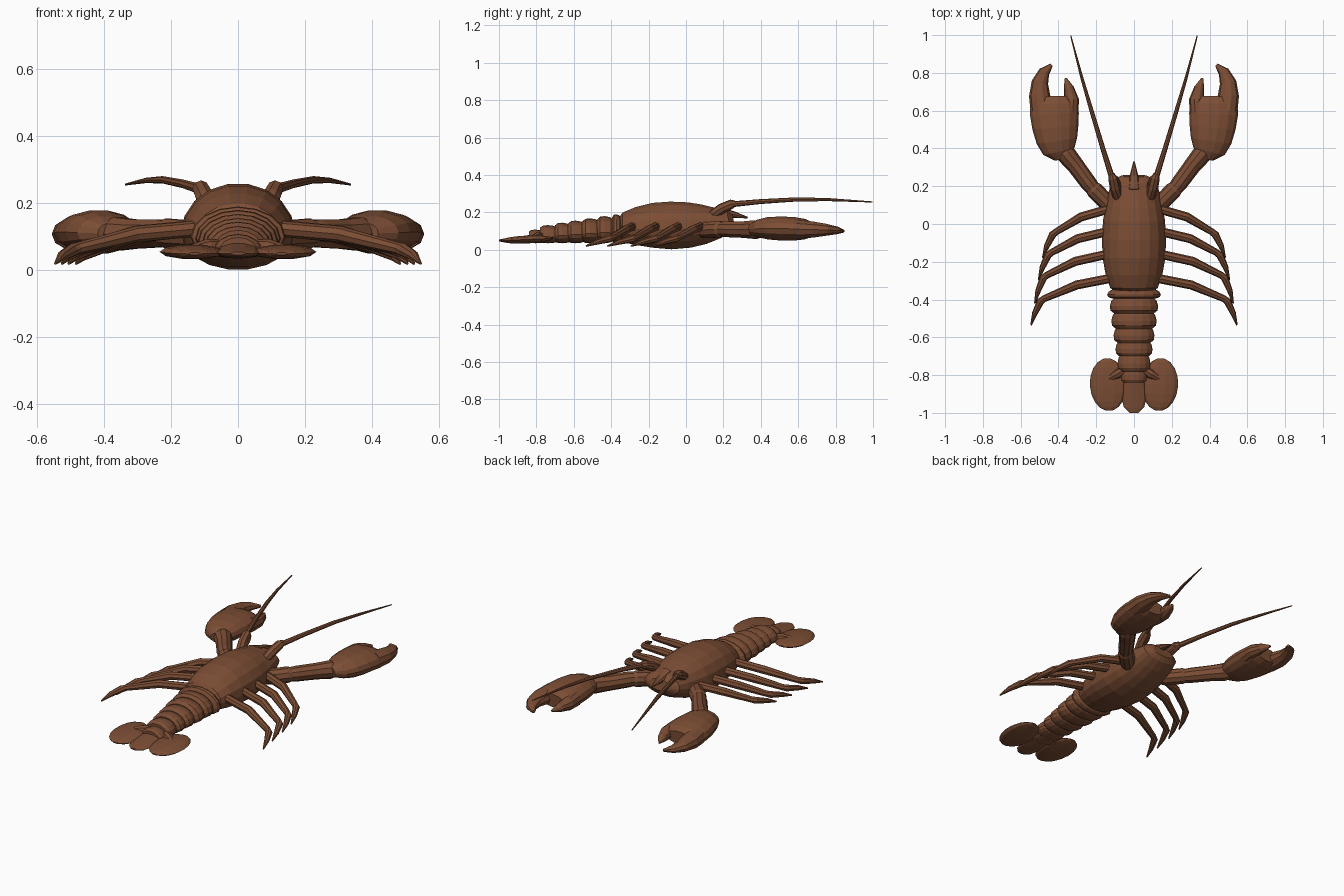
import bpy, bmesh, math
from mathutils import Vector

shell = bpy.data.materials.new("shell_brown")
shell.diffuse_color = (0.20, 0.075, 0.035, 1)


def loft(name, rings, sides=10, mirror=False):
    """Rings (x, y, z, half_width, height_up, height_down) skinned into a closed tube."""
    bm = bmesh.new()
    pts = [Vector(r[:3]) for r in rings]
    loops = []
    for i, r in enumerate(rings):
        t = (pts[min(i + 1, len(pts) - 1)] - pts[max(i - 1, 0)]).normalized()
        side = t.cross(Vector((0, 0, 1))).normalized()
        up = side.cross(t)
        loop = []
        for k in range(sides):
            a = 2 * math.pi * k / sides
            h = r[4] if math.sin(a) > 0 else r[5]
            loop.append(bm.verts.new(pts[i] + side * r[3] * math.cos(a) + up * h * math.sin(a)))
        loops.append(loop)
    for a, b in zip(loops, loops[1:]):
        for k in range(sides):
            n = (k + 1) % sides
            bm.faces.new((a[k], a[n], b[n], b[k]))
    bm.faces.new(loops[0][::-1])
    bm.faces.new(loops[-1])
    bmesh.ops.recalc_face_normals(bm, faces=bm.faces)
    me = bpy.data.meshes.new(name)
    bm.to_mesh(me)
    bm.free()
    me.materials.append(shell)
    ob = bpy.data.objects.new(name, me)
    bpy.context.collection.objects.link(ob)
    if mirror:
        m = ob.modifiers.new("mirror", 'MIRROR')
        m.use_mirror_merge = False
    return ob


def limb(name, path, sides=8):
    """Round mirrored limb from (x, y, z, radius) points."""
    return loft(name, [(x, y, z, r, r, r) for x, y, z, r in path], sides, True)


# Carapace and head
loft("carapace", [
    (0, -0.36, 0.11, 0.09, 0.06, 0.05), (0, -0.34, 0.11, 0.125, 0.09, 0.07),
    (0, -0.27, 0.11, 0.15, 0.12, 0.085), (0, -0.18, 0.11, 0.166, 0.143, 0.10),
    (0, -0.08, 0.11, 0.17, 0.15, 0.109), (0, 0.02, 0.115, 0.164, 0.141, 0.105),
    (0, 0.10, 0.12, 0.148, 0.125, 0.09), (0, 0.17, 0.135, 0.134, 0.095, 0.075),
    (0, 0.23, 0.15, 0.118, 0.065, 0.055), (0, 0.255, 0.155, 0.07, 0.035, 0.03)], 18)
loft("rostrum", [(0, 0.18, 0.205, 0.035, 0.025, 0.03), (0, 0.25, 0.19, 0.024, 0.018, 0.02),
                 (0, 0.33, 0.172, 0.004, 0.004, 0.004)], 8)

# Abdomen segments, overlapping like plates
segments = [(-0.345, -0.395, 0.142, 0.190), (-0.385, -0.475, 0.128, 0.180),
            (-0.46, -0.555, 0.120, 0.168), (-0.54, -0.63, 0.108, 0.156),
            (-0.615, -0.70, 0.098, 0.145), (-0.685, -0.78, 0.087, 0.132),
            (-0.76, -0.84, 0.072, 0.108)]
for i, (y0, y1, w, top) in enumerate(segments):
    z = top * 0.52
    u, d, L = top - z, z - 0.035, y1 - y0
    loft(f"abdomen_segment_{i + 1}", [
        (0, y0 + L * f, z, w * s, u * s, d * s)
        for f, s in ((0, 0.78), (0.25, 0.94), (0.55, 1.0), (0.82, 0.97), (1, 0.8))], 16)

# Tail fan
loft("telson", [(0, -0.76, 0.065, 0.05, 0.03, 0.03), (0, -0.84, 0.058, 0.062, 0.022, 0.022),
                (0, -0.92, 0.052, 0.066, 0.016, 0.016), (0, -0.97, 0.05, 0.054, 0.011, 0.011),
                (0, -1.0, 0.05, 0.022, 0.005, 0.005)], 10)
lobe = []
for i in range(9):
    a = math.pi * (0.06 + 0.88 * i / 8)
    s = math.sin(a)
    lobe.append((0.137 + 0.008 * math.cos(a), -0.85 + 0.14 * math.cos(a),
                 0.055 + 0.006 * math.cos(a), 0.097 * s, 0.022 * s, 0.022 * s))
loft("tail_fan_lobe", lobe, 10, True)
limb("tail_fan_stalk", [(0.04, -0.765, 0.07, 0.02), (0.09, -0.795, 0.068, 0.026),
                        (0.135, -0.82, 0.062, 0.016)])

# Claw arms
limb("claw_arm_base", [(0.08, 0.06, 0.10, 0.03), (0.14, 0.11, 0.105, 0.045),
                       (0.21, 0.18, 0.11, 0.046), (0.24, 0.21, 0.11, 0.03)], 10)
limb("claw_arm", [(0.19, 0.155, 0.11, 0.035), (0.24, 0.215, 0.11, 0.044),
                  (0.31, 0.31, 0.108, 0.046), (0.36, 0.37, 0.108, 0.052),
                  (0.39, 0.41, 0.11, 0.04)], 10)

# Claws: palm, fixed outer finger, inner finger
loft("claw_palm", [
    (0.385, 0.345, 0.11, 0.035, 0.03, 0.03), (0.397, 0.385, 0.112, 0.085, 0.05, 0.045),
    (0.408, 0.44, 0.114, 0.108, 0.062, 0.06), (0.416, 0.51, 0.114, 0.122, 0.066, 0.066),
    (0.421, 0.58, 0.112, 0.129, 0.064, 0.064), (0.423, 0.635, 0.11, 0.126, 0.056, 0.056),
    (0.424, 0.675, 0.108, 0.085, 0.04, 0.04)], 14, True)
loft("claw_outer_finger", [
    (0.488, 0.60, 0.11, 0.06, 0.052, 0.052), (0.50, 0.68, 0.108, 0.056, 0.045, 0.045),
    (0.498, 0.75, 0.106, 0.044, 0.034, 0.032), (0.475, 0.805, 0.103, 0.03, 0.022, 0.02),
    (0.437, 0.842, 0.10, 0.009, 0.008, 0.008)], 10, True)
loft("claw_inner_finger", [
    (0.338, 0.59, 0.11, 0.045, 0.046, 0.046), (0.332, 0.66, 0.108, 0.04, 0.038, 0.038),
    (0.345, 0.72, 0.105, 0.027, 0.026, 0.026), (0.362, 0.772, 0.10, 0.006, 0.007, 0.007)], 10, True)

# Walking legs: root, knee and tip per pair
legs = [((0.13, 0.08), (0.43, -0.055), (0.483, -0.178)),
        ((0.14, -0.04), (0.455, -0.165), (0.505, -0.295)),
        ((0.14, -0.16), (0.48, -0.285), (0.525, -0.42)),
        ((0.11, -0.285), (0.495, -0.41), (0.545, -0.535))]
for i, (a, k, t) in enumerate(legs):
    mx, my = (a[0] + k[0]) / 2, (a[1] + k[1]) / 2 + 0.025
    limb(f"walking_leg_{i + 1}", [
        (a[0], a[1], 0.125, 0.024), (mx, my, 0.108, 0.024),
        (k[0] - 0.02, k[1] + 0.015, 0.066, 0.018), (k[0], k[1], 0.06, 0.02),
        ((k[0] + t[0]) / 2 + 0.005, (k[1] + t[1]) / 2, 0.043, 0.015),
        (t[0], t[1], 0.02, 0.004)])

# Antennae, their bases and small eye stalks
limb("antenna_base", [(0.085, 0.14, 0.185, 0.026), (0.10, 0.19, 0.22, 0.028),
                      (0.112, 0.245, 0.245, 0.025), (0.118, 0.265, 0.25, 0.014)])
limb("antenna", [(0.112, 0.23, 0.242, 0.016), (0.165, 0.40, 0.258, 0.013),
                 (0.225, 0.60, 0.27, 0.011), (0.275, 0.77, 0.268, 0.008),
                 (0.335, 0.997, 0.256, 0.003)])
limb("eye_stalk", [(0.08, 0.17, 0.20, 0.014), (0.09, 0.22, 0.225, 0.018), (0.095, 0.25, 0.24, 0.01)])
